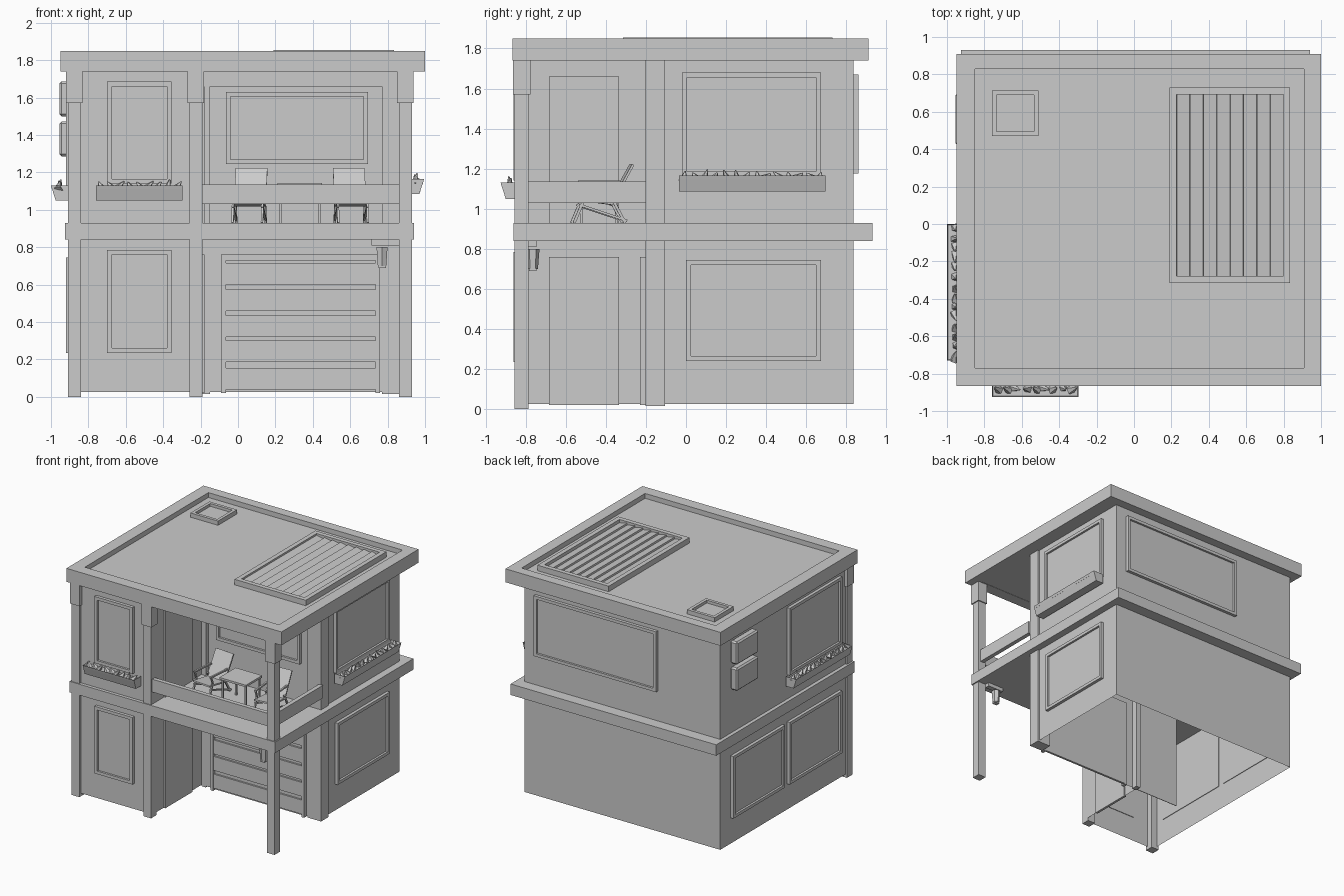
import bpy, bmesh, math, random
from mathutils import Vector, Matrix

if "Cube" in bpy.data.objects:
    bpy.data.objects.remove(bpy.data.objects["Cube"])
random.seed(4)


def make(name, bm):
    me = bpy.data.meshes.new(name)
    bm.to_mesh(me)
    bm.free()
    ob = bpy.data.objects.new(name, me)
    bpy.context.collection.objects.link(ob)
    return ob


def add_box(bm, x0, x1, y0, y1, z0, z1, mat=Matrix()):
    m = mat @ Matrix.Translation(((x0+x1)/2, (y0+y1)/2, (z0+z1)/2)) @ Matrix.Diagonal((abs(x1-x0), abs(y1-y0), z1-z0, 1))
    bmesh.ops.create_cube(bm, size=1, matrix=m)


def boxes(name, *bs):
    bm = bmesh.new()
    for b in bs:
        add_box(bm, *b)
    return make(name, bm)


def prism(name, pts, z0, z1, bottom=True):
    bm = bmesh.new()
    lo = [bm.verts.new((x, y, z0)) for x, y in pts]
    hi = [bm.verts.new((x, y, z1)) for x, y in pts]
    n = len(pts)
    for i in range(n):
        j = (i+1) % n
        bm.faces.new((lo[i], lo[j], hi[j], hi[i]))
    bm.faces.new(hi)
    if bottom:
        bm.faces.new(lo[::-1])
    return make(name, bm)


L, R, F, B, INNER = -0.895, 0.88, -0.835, 0.835, -0.19

# L-shaped storeys; the lower one is open underneath
for nm, z0, z1, yw in (("lower_walls", 0.025, 0.85, -0.2), ("upper_walls", 0.92, 1.76, -0.17)):
    prism(nm, [(L, F), (INNER, F), (INNER, yw), (R, yw), (R, B), (L, B)], z0, z1, nm != "lower_walls")
boxes("inner_partition", (-0.6, INNER, -0.205, -0.2, 0.025, 0.85))

# floor slab and roof with a raised rim
boxes("floor_slab", (-0.925, 0.94, -0.862, 0.93, 0.84, 0.93))
boxes("roof_deck", (-0.9, 0.95, -0.8, 0.86, 1.742, 1.81))
boxes("roof_rim", (-0.95, 1.0, -0.865, -0.77, 1.74, 1.85), (-0.95, 1.0, 0.83, 0.91, 1.74, 1.85),
      (-0.95, -0.85, -0.77, 0.83, 1.74, 1.85), (0.91, 1.0, -0.77, 0.83, 1.74, 1.85))

# front posts with capitals
for i, x in enumerate((-0.875, -0.225, 0.895)):
    boxes(f"post_{i}", (x-.035, x+.035, -0.855, -0.785, 0, 1.74))
    boxes(f"post_capital_{i}", (x-.044, x+.044, -0.864, -0.776, 1.57, 1.745))

# pilasters and lintel around the rear of the porch and balcony
for nm, z0, z1 in (("lower", 0.015, 0.84), ("upper", 0.93, 1.74)):
    boxes(nm + "_pilasters", (0.77, 0.895, -0.202, -0.105, z0, z1), (-0.19, -0.15, -0.202, -0.15, z0, z1))
boxes("balcony_lintel", (-0.15, 0.77, -0.2, -0.16, 1.66, 1.74))

# windows: plane position, outward direction and wall axis for each side
SIDES = {"front": (F, -1, 1), "back": (B, 1, 1), "left": (L, -1, 0), "right": (R, 1, 0),
         "balcony": (-0.17, -1, 1), "inner": (INNER, 1, 0)}


def side_box(side, a0, a1, d0, d1, z0, z1):
    p, s, along_x = SIDES[side]
    d = sorted((p+s*d0, p+s*d1))
    return (a0, a1, *d, z0, z1) if along_x else (*d, a0, a1, z0, z1)


def window(side, nm, a0, a1, z0, z1, w=.025, out=.025):
    bar = lambda *v: side_box(side, v[0], v[1], -.005, out, v[2], v[3])
    boxes(f"{side}_{nm}_frame", bar(a0, a0+w, z0, z1), bar(a1-w, a1, z0, z1),
          bar(a0+w, a1-w, z0, z0+w), bar(a0+w, a1-w, z1-w, z1))
    boxes(f"{side}_{nm}_pane", side_box(side, a0+w, a1-w, -.005, .008, z0+w, z1-w))


window("front", "upper_window", -0.70, -0.355, 1.14, 1.685)
window("front", "lower_window", -0.70, -0.355, 0.235, 0.785)
window("right", "upper_window", -0.02, 0.675, 1.16, 1.68)
window("right", "lower_window", 0.0, 0.675, 0.24, 0.745)
window("left", "upper_window", -0.71, -0.03, 1.13, 1.68)
window("left", "lower_window_front", -0.71, -0.03, 0.235, 0.745)
window("left", "lower_window_rear", 0.03, 0.70, 0.235, 0.745)
window("back", "upper_window", -0.33, 0.78, 1.175, 1.67)
window("balcony", "window", -0.065, 0.695, 1.245, 1.63)
boxes("lower_side_door", side_box("inner", -0.685, -0.335, -.01, .01, 0.02, 0.76))
boxes("upper_side_door", side_box("inner", -0.685, -0.335, -.01, .01, 0.93, 1.66))

# garage door: frame and overlapping panels
boxes("garage_frame", (-0.09, -0.065, -0.23, -0.19, 0.02, 0.76), (0.735, 0.76, -0.23, -0.19, 0.02, 0.76),
      (-0.065, 0.735, -0.23, -0.19, 0.73, 0.76))
boxes("garage_door", (-0.065, 0.735, -0.208, -0.19, 0.025, 0.73))
boxes("garage_panels", *[(-0.065, 0.735, -0.222, -0.2, z, z+.115) for z in (.04, .185, .32, .46, .60)])

# balcony railing
boxes("balcony_rail_front", (-0.19, 0.86, -0.84, -0.805, 1.03, 1.135))
boxes("balcony_rail_side", (0.875, 0.91, -0.785, -0.2, 1.03, 1.135))


# tapered flower boxes with spiky plants, built along x facing -y then turned
def planter(name, loc, angle, length):
    mat = Matrix.Translation(loc) @ Matrix.Rotation(angle, 4, 'Z')
    bm = bmesh.new()
    add_box(bm, -length/2, length/2, -0.09, 0.005, 0, 0.08, mat)
    bm.verts.ensure_lookup_table()
    inv = mat.inverted()
    for v in bm.verts:
        c = inv @ v.co
        if c.y < -0.05 and c.z < 0.04:
            v.co = mat @ (c + Vector((0, 0.025, 0)))
    top = [f for f in bm.faces if f.normal.z > .9 or f.calc_center_median().z > loc[2]+.079]
    bmesh.ops.inset_region(bm, faces=top, thickness=0.008)
    for f in top:
        for v in f.verts:
            v.co.z -= 0.02
    make(name, bm)
    bm = bmesh.new()
    n = int(length/0.05)
    for i in range(n):
        x = -length/2 + length*(i+.5)/n
        tilt = Matrix.Rotation(random.uniform(-.9, .9), 4, 'Y') @ Matrix.Rotation(random.uniform(-.3, .3), 4, 'X')
        bmesh.ops.create_cone(bm, cap_ends=True, segments=5, radius1=.026, radius2=0.003, depth=random.uniform(.04, .075),
                              matrix=mat @ Matrix.Translation((x, -0.045, 0.078)) @ tilt)
    make(name + "_plants", bm)


planter("front_planter", (-0.528, F, 1.05), 0, 0.465)
planter("left_planter", (L-.015, -0.365, 1.05), -math.pi/2, 0.73)
planter("right_planter", (R+.025, 0.33, 1.085), math.pi/2, 0.73)

# air conditioner units on the left wall
for i, z in enumerate((1.285, 1.5)):
    ob = boxes(f"air_unit_{i}", (-0.955, -0.89, 0.42, 0.70, z, z+.187))
    bv = ob.modifiers.new("bevel", 'BEVEL')
    bv.width, bv.segments = 0.012, 1

# hanging lamp under the slab
boxes("lamp_bracket", (0.715, 0.86, -0.785, -0.745, 0.81, 0.842))
lamp = bmesh.new()
bmesh.ops.create_cone(lamp, cap_ends=True, segments=6, radius1=.026, radius2=.034, depth=.1,
                      matrix=Matrix.Translation((0.77, -0.765, 0.75)))
make("lamp", lamp)
boxes("lamp_foot", (0.75, 0.79, -0.783, -0.747, 0.69, 0.702))

# roof panel with tilted slats, and hatch


def frame(name, x0, x1, y0, y1, z1, w):
    boxes(name, (x0, x1, y0, y0+w, 1.8, z1), (x0, x1, y1-w, y1, 1.8, z1),
          (x0, x0+w, y0+w, y1-w, 1.8, z1), (x1-w, x1, y0+w, y1-w, 1.8, z1))


frame("solar_frame", 0.19, 0.835, -0.315, 0.73, 1.855, .037)
bm = bmesh.new()
for i in range(8):
    m = Matrix.Translation((0.263+.0715*i, 0.207, 1.828)) @ Matrix.Rotation(.2, 4, 'Y')
    add_box(bm, -.036, .036, -.485, .485, -.007, .007, m)
make("solar_slats", bm)
frame("hatch_frame", -0.76, -0.51, 0.47, 0.715, 1.845, .025)
boxes("hatch_lid", (-0.735, -0.535, 0.495, 0.69, 1.8, 1.822))

# balcony table
boxes("table_top", (0.21, 0.45, -0.54, -0.33, 1.125, 1.142))
boxes("table_legs", *[(x, x+.014, y, y+.014, 0.93, 1.126) for x in (.22, .428) for y in (-.53, -.354)])


# folding deck chairs: side rails drawn as bars in the yz plane
def chair(name, x, turn):
    mat = Matrix.Translation((x, -0.43, 0.93)) @ Matrix.Rotation(turn, 4, 'Z')
    bm = bmesh.new()

    def bar(p, q, x0, x1, t):
        d = Vector((0, q[0]-p[0], q[1]-p[1]))
        m = mat @ Matrix.Translation((0, p[0], p[1])) @ d.to_track_quat('Z', 'X').to_matrix().to_4x4()
        w = (x1-x0)/2
        c = Matrix.Translation(((x0+x1)/2, 0, 0))
        rot = Vector((0, 0, 1)).rotation_difference(d).to_matrix().to_4x4()
        add_box(bm, -w, w, -t/2, t/2, 0, d.length, mat @ c @ Matrix.Translation((0, p[0], p[1])) @ rot)
    for s in (-.085, .073):
        bar((-.135, 0), (-.08, .13), s, s+.012, .014)
        bar((.12, 0), (.05, .13), s, s+.012, .014)
        bar((-.11, .09), (.13, .01), s, s+.012, .012)
        bar((-.11, .19), (.09, .19), s, s+.014, .012)
        bar((-.08, .13), (-.1, .19), s, s+.012, .012)
    bar((-.12, .12), (.06, .095), -.08, .08, .012)
    bar((.05, .09), (.16, .29), -.085, .085, .012)
    make(name, bm)


chair("left_chair", 0.06, -.08)
chair("right_chair", 0.605, .08)
